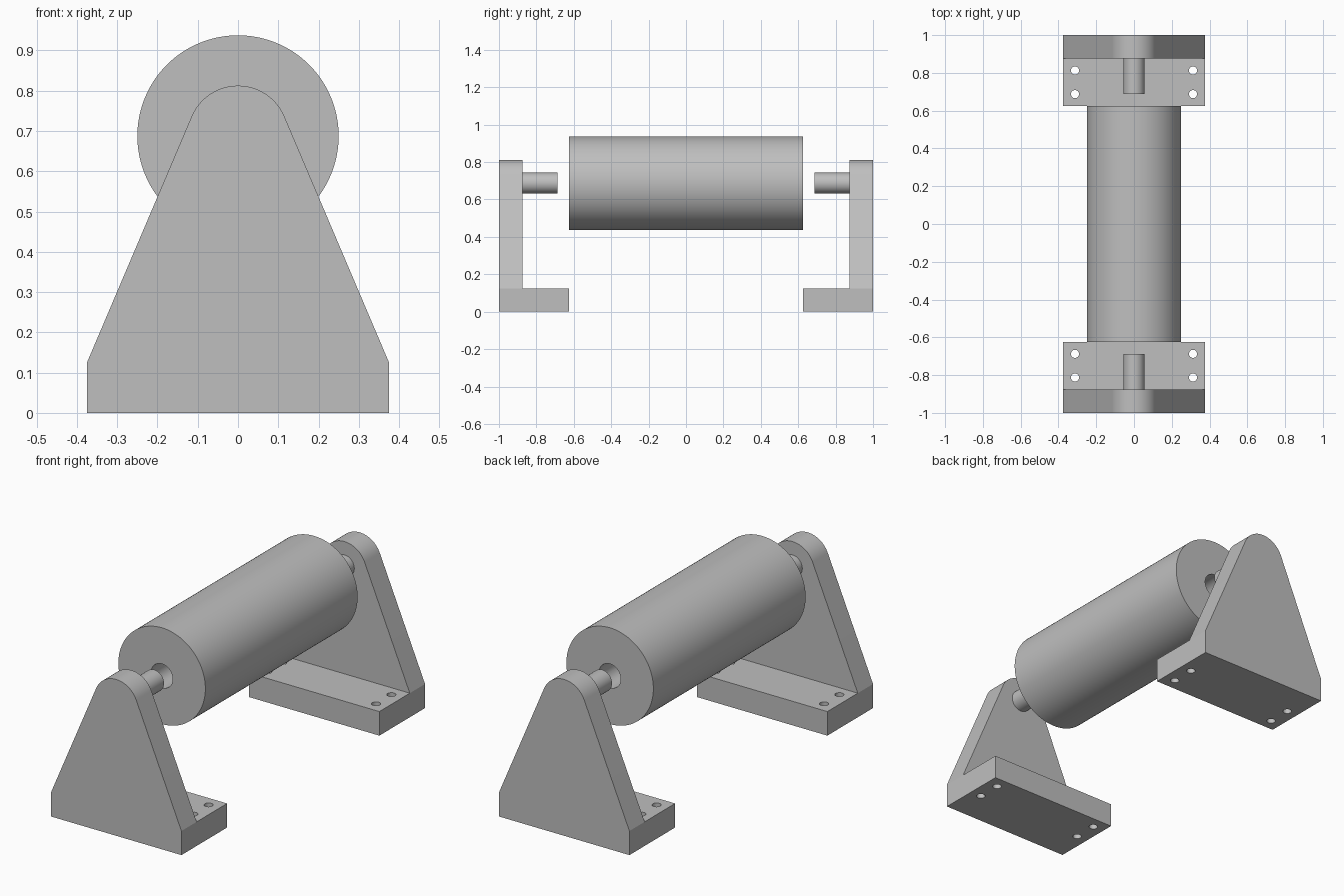
import bpy, bmesh
from math import pi, radians, acos, atan2, hypot, cos, sin
from mathutils import Matrix

if "Cube" in bpy.data.objects:
    bpy.data.objects.remove(bpy.data.objects["Cube"])

AXIS_Z = 0.6875      # height of the roller axis
HALF_W = 0.375       # half width of a bracket
THICK = 0.125        # plate and foot thickness
ROLLER_HALF = 0.625

grey = bpy.data.materials.new("plain grey")
grey.use_nodes = True
grey.diffuse_color = (0.52, 0.52, 0.52, 1)
grey.node_tree.nodes["Principled BSDF"].inputs["Base Color"].default_value = grey.diffuse_color


def finish(name, bm):
    bmesh.ops.recalc_face_normals(bm, faces=bm.faces)
    mesh = bpy.data.meshes.new(name)
    bm.to_mesh(mesh)
    bm.free()
    mesh.materials.append(grey)
    ob = bpy.data.objects.new(name, mesh)
    bpy.context.collection.objects.link(ob)
    return ob


def activate(ob):
    bpy.ops.object.select_all(action='DESELECT')
    ob.select_set(True)
    bpy.context.view_layer.objects.active = ob


def smooth(ob):
    activate(ob)
    bpy.ops.object.shade_smooth_by_angle(angle=radians(20))


def cylinder(name, radius, length, centre, along_y=True, segments=96):
    bm = bmesh.new()
    turn = Matrix.Rotation(pi / 2, 4, 'X') if along_y else Matrix()
    bmesh.ops.create_cone(bm, cap_ends=True, segments=segments, radius1=radius,
                          radius2=radius, depth=length,
                          matrix=Matrix.Translation(centre) @ turn)
    return finish(name, bm)


def prism(name, outline, y0, y1):
    """Extrude an x-z outline from y0 to y1."""
    bm = bmesh.new()
    face = bm.faces.new([bm.verts.new((x, y0, z)) for x, z in outline])
    made = bmesh.ops.extrude_face_region(bm, geom=[face])["geom"]
    bmesh.ops.translate(bm, vec=(0, y1 - y0, 0),
                        verts=[v for v in made if isinstance(v, bmesh.types.BMVert)])
    return finish(name, bm)


def combine(ob, other, operation):
    mod = ob.modifiers.new("join", 'BOOLEAN')
    mod.operation, mod.solver, mod.object = operation, 'EXACT', other
    activate(ob)
    bpy.ops.object.modifier_apply(modifier=mod.name)
    bpy.data.objects.remove(other)


# Roller with a bore through its axis
roller = cylinder("roller", 0.25, 2 * ROLLER_HALF, (0, 0, AXIS_Z))
combine(roller, cylinder("bore", 0.0625, 2, (0, 0, AXIS_Z), segments=48), 'DIFFERENCE')
smooth(roller)

# Upright plate: straight foot, sides running tangent into a round top
top_r, drop = 0.125, AXIS_Z - THICK
start = atan2(-drop, HALF_W) + acos(top_r / hypot(HALF_W, drop))
steps = 32
arc = [start + (pi - 2 * start) * i / steps for i in range(steps + 1)]
outline = [(-HALF_W, THICK), (-HALF_W, 0), (HALF_W, 0), (HALF_W, THICK)]
outline += [(top_r * cos(a), AXIS_Z + top_r * sin(a)) for a in arc]
bracket = prism("front_bracket", outline, -1, -1 + THICK)

# Foot with four screw holes
foot = [(-HALF_W, 0), (HALF_W, 0), (HALF_W, THICK), (-HALF_W, THICK)]
combine(bracket, prism("foot", foot, -1, -ROLLER_HALF), 'UNION')
for x in (-0.3125, 0.3125):
    for y in (-0.8125, -0.6875):
        hole = cylinder("hole", 0.0215, 0.5, (x, y, 0.06), along_y=False, segments=32)
        combine(bracket, hole, 'DIFFERENCE')
smooth(bracket)

# Axle pin standing out from the plate
pin = cylinder("front_pin", 0.056, 0.1875, (0, -0.78125, AXIS_Z), segments=48)
smooth(pin)

# Same bracket and pin turned round for the back end
for part in (bracket, pin):
    back = part.copy()
    back.name = part.name.replace("front", "back")
    back.rotation_euler.z = pi
    bpy.context.collection.objects.link(back)
